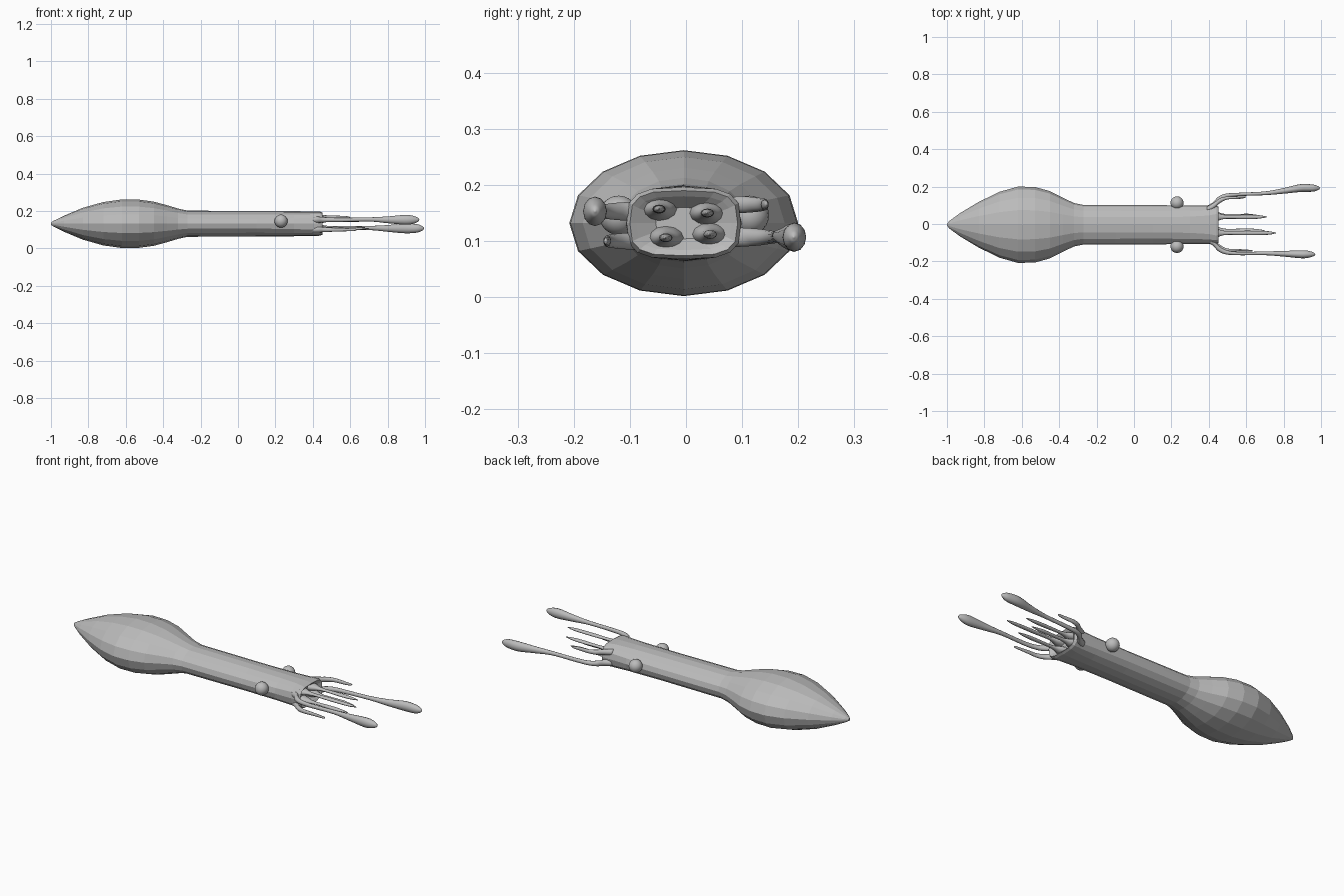
import bpy, bmesh, math
from mathutils import Vector

if "Cube" in bpy.data.objects:
    bpy.data.objects.remove(bpy.data.objects["Cube"])

grey = bpy.data.materials.new("plain grey")
grey.diffuse_color = (0.5, 0.5, 0.5, 1)
grey.use_nodes = True
grey.node_tree.nodes["Principled BSDF"].inputs["Base Color"].default_value = grey.diffuse_color


def make_object(name, bm, smooth):
    bmesh.ops.recalc_face_normals(bm, faces=bm.faces)
    mesh = bpy.data.meshes.new(name)
    bm.to_mesh(mesh)
    bm.free()
    for p in mesh.polygons:
        p.use_smooth = smooth
    mesh.materials.append(grey)
    ob = bpy.data.objects.new(name, mesh)
    bpy.context.collection.objects.link(ob)
    return ob


def loft(name, rings, sides, smooth):
    """Skin elliptical rings (x, y, z, half width, half height, squareness)."""
    bm = bmesh.new()
    loops = []
    for x, y, z, ry, rz, power in rings:
        loop = []
        for i in range(sides):
            a = 2 * math.pi * i / sides
            c, s = math.cos(a), math.sin(a)
            loop.append(bm.verts.new((
                x, y + ry * math.copysign(abs(c) ** power, c),
                z + rz * math.copysign(abs(s) ** power, s))))
        loops.append(loop)
    for a, b in zip(loops, loops[1:]):
        for i in range(sides):
            j = (i + 1) % sides
            bm.faces.new((a[i], a[j], b[j], b[i]))
    bm.faces.new(loops[0])
    bm.faces.new(loops[-1])
    return make_object(name, bm, smooth)


def smooth_path(points, steps=6):
    """Catmull-Rom sampling of (x, y, z, half width, half height)."""
    pts = [Vector(p) for p in points]
    pts = [pts[0] * 2 - pts[1]] + pts + [pts[-1] * 2 - pts[-2]]
    out = []
    for p0, p1, p2, p3 in zip(pts, pts[1:], pts[2:], pts[3:]):
        for k in range(steps):
            t = k / steps
            out.append((p1 * 2 + (p2 - p0) * t
                        + (p0 * 2 - p1 * 5 + p2 * 4 - p3) * t * t
                        + (p1 * 3 - p0 - p2 * 3 + p3) * t ** 3) / 2)
    return out + [pts[-2]]


def limb(name, points):
    rings = [(p[0], p[1], p[2], max(p[3], .001), max(p[4], .001), 1)
             for p in smooth_path([Vector(p) for p in points])]
    loft(name, rings, 12, True)


# Mantle, neck and head in one faceted skin, ending in a hollow mouth
CY, CZ = -0.004, 0.132
profile = [(-1, .006, .006, 1), (-.985, .022, .016, 1), (-.93, .062, .043, 1),
           (-.83, .122, .085, 1), (-.72, .176, .116, 1), (-.62, .204, .130, 1),
           (-.53, .202, .129, 1), (-.45, .180, .118, 1), (-.38, .144, .099, 1),
           (-.32, .116, .081, 1), (-.27, .106, .070, 1), (-.1, .106, .069, 1),
           (.1, .105, .068, 1), (.3, .103, .067, .9), (.4, .102, .066, .75),
           (.44, .102, .064, .6), (.453, .096, .058, .6),
           (.445, .085, .048, .6), (.42, .05, .028, .7)]
loft("body", [(x, CY, CZ, ry, rz, p) for x, ry, rz, p in profile], 16, False)

# Eyes
for side, y in (("left", .113), ("right", -.12)):
    bm = bmesh.new()
    bmesh.ops.create_uvsphere(bm, u_segments=20, v_segments=12, radius=.035)
    bmesh.ops.translate(bm, verts=bm.verts, vec=(.23, y, .146))
    make_object(side + "_eye", bm, True)

# Long feeding tentacles with club ends; short outer arms beside them
for side, s, end_x, end_y, z, short_x, short_z in (
        ("left", 1, .995, .192, .107, .60, .165),
        ("right", -1, .97, -.162, .153, .635, .100)):
    mid = s * .155
    limb(side + "_long_tentacle", [
        (.39, s * .075, z, .022, .018), (.425, s * .098, z, .020, .017),
        (.45, s * .128, z, .017, .015), (.49, s * .150, z, .012, .012),
        (.56, mid + s * .003, z, .009, .011),
        (.70, mid + (end_y - mid) * .25, z + .002, .010, .011),
        (.80, mid + (end_y - mid) * .6, z, .015, .018),
        (.89, end_y, z, .021, .026), (end_x - .04, end_y, z, .019, .023),
        (end_x - .01, end_y, z, .010, .012), (end_x, end_y, z, .001, .001)])
    limb(side + "_short_arm", [
        (.39, s * .075, short_z, .018, .016), (.43, s * .100, short_z, .016, .015),
        (.46, s * .125, short_z, .013, .013), (.50, s * .139, short_z, .008, .011),
        (.56, s * .140, short_z, .006, .009),
        (short_x - .01, s * .143, short_z, .004, .006),
        (short_x, s * .144, short_z, .001, .001)])

# Four inner arms, flared where they leave the mouth
for name, y, z, end_x in (("upper_left", .038, .150, .71),
                          ("upper_right", -.048, .157, .76),
                          ("lower_left", .043, .112, .68),
                          ("lower_right", -.036, .106, .70)):
    limb(name + "_inner_arm", [
        (.41, y, z, .034, .022), (.44, y, z, .026, .017),
        (.47, y, z, .014, .010), (.51, y, z, .010, .007),
        (.60, y, z, .012, .008), (end_x - .05, y, z, .010, .007),
        (end_x - .01, y, z, .004, .003), (end_x, y, z, .001, .001)])
